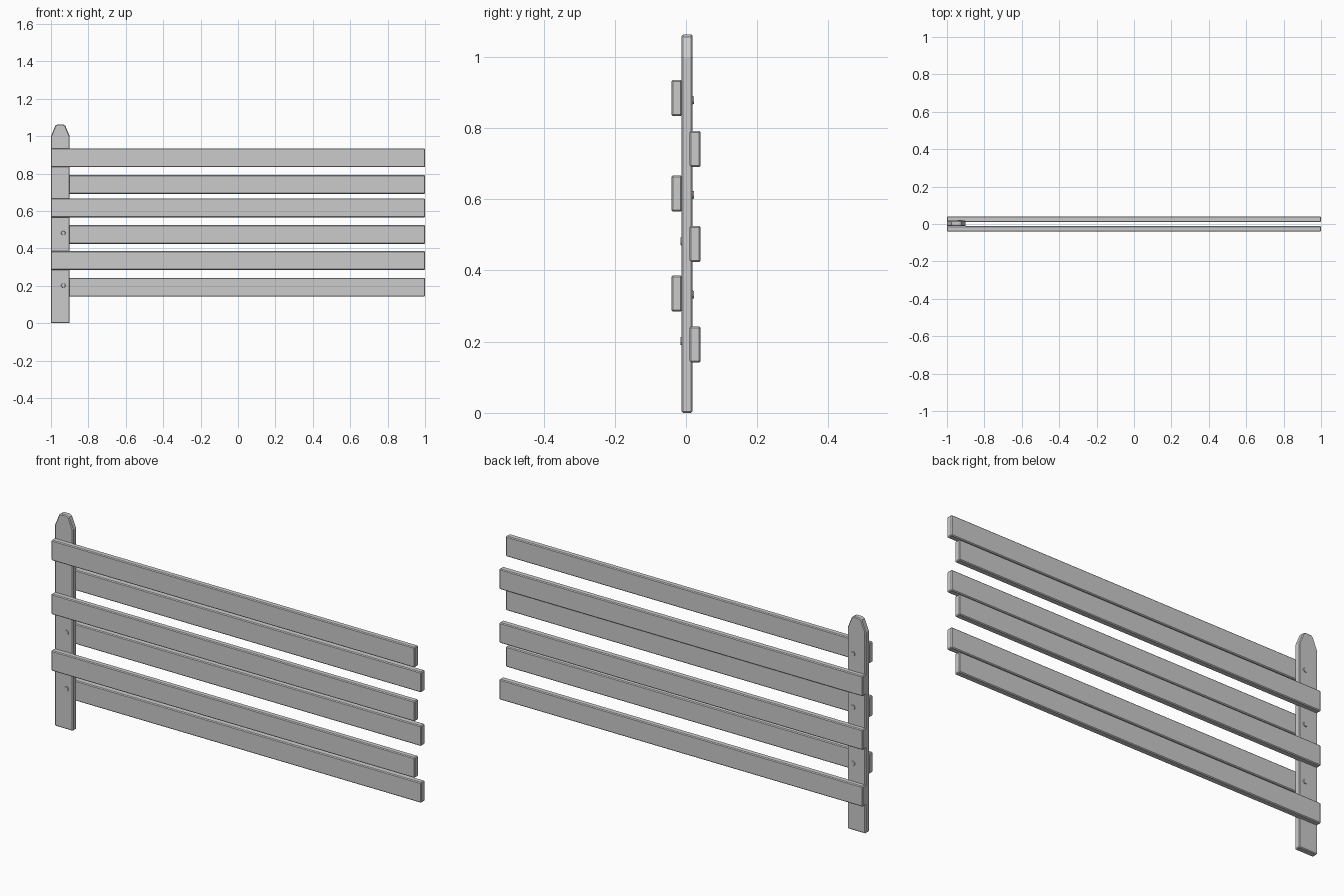
import bpy, bmesh
from mathutils import Matrix, Vector

if "Cube" in bpy.data.objects:
    bpy.data.objects.remove(bpy.data.objects["Cube"])


def finish(name, bm, bevel):
    bmesh.ops.recalc_face_normals(bm, faces=bm.faces)
    mesh = bpy.data.meshes.new(name)
    bm.to_mesh(mesh)
    bm.free()
    ob = bpy.data.objects.new(name, mesh)
    bpy.context.collection.objects.link(ob)
    if bevel:
        mod = ob.modifiers.new("edge_bevel", 'BEVEL')
        mod.width = bevel
        mod.segments = 1
        mod.limit_method = 'ANGLE'
        mod.angle_limit = 0.8
    return ob


def prism(name, outline, y0, y1, bevel=0.004):
    """Extrude an x-z outline from y0 to y1."""
    bm = bmesh.new()
    face = bm.faces.new([bm.verts.new((x, y0, z)) for x, z in outline])
    ext = bmesh.ops.extrude_face_region(bm, geom=[face])
    verts = [v for v in ext["geom"] if isinstance(v, bmesh.types.BMVert)]
    bmesh.ops.translate(bm, verts=verts, vec=(0, y1 - y0, 0))
    return finish(name, bm, bevel)


def rail(name, z, y0, y1):
    prism(name, [(-1, z), (1, z), (1, z + 0.101), (-1, z + 0.101)], y0, y1)


def bolt(name, x, z, y, side):
    """Small round head standing proud of the post on the given side."""
    bm = bmesh.new()
    # side -1 points the narrow end forwards, +1 backwards
    rot = Matrix.Rotation(-side * 1.5707963, 4, 'X')
    bmesh.ops.create_cone(bm, cap_ends=True, segments=10, radius1=0.0135,
                          radius2=0.0105, depth=0.010,
                          matrix=Matrix.Translation(Vector((x, y, z))) @ rot)
    finish(name, bm, 0)


# Post with a tapered top
prism("post", [(-1, 0), (-0.9, 0), (-0.9, 1.0), (-0.923, 1.056), (-0.934, 1.063),
               (-0.966, 1.063), (-0.977, 1.056), (-1, 1.0)], -0.012, 0.018)

# Rails alternate between the front and back of the post
for i, z in enumerate((0.285, 0.566, 0.834)):
    rail(f"front_rail_{i + 1}", z, -0.041, -0.011)
for i, z in enumerate((0.142, 0.424, 0.691)):
    rail(f"back_rail_{i + 1}", z, 0.010, 0.041)

# Bolt heads opposite the rails they hold
for i, z in enumerate((0.202, 0.482)):
    bolt(f"front_bolt_{i + 1}", -0.934, z, -0.011, -1)
for i, z in enumerate((0.332, 0.612, 0.878)):
    bolt(f"back_bolt_{i + 1}", -0.932, z, 0.017, 1)
